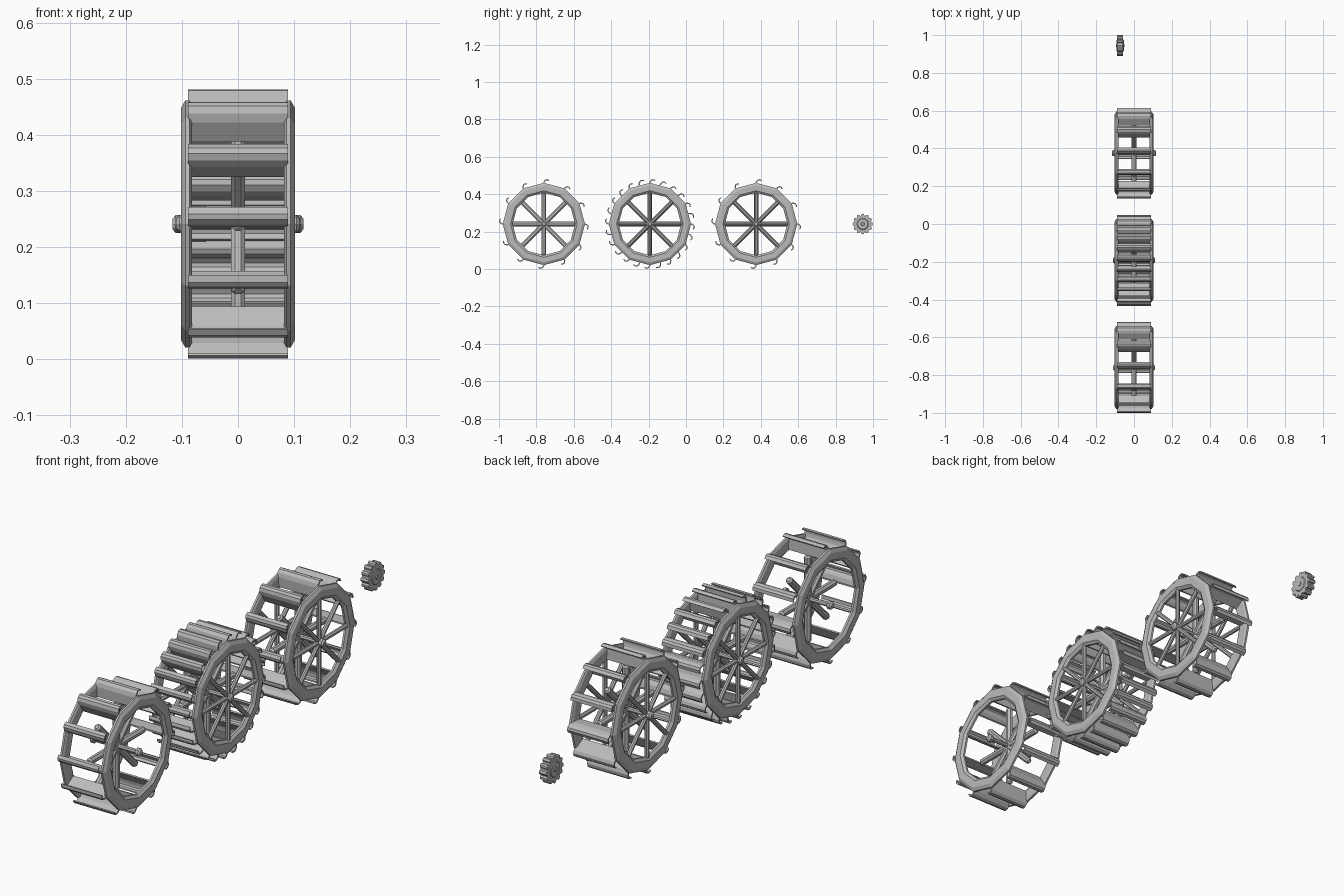
import bpy, bmesh
from math import sin, cos, pi, radians
from mathutils import Matrix, Vector

cube = bpy.data.objects.get("Cube")
if cube:
    bpy.data.objects.remove(cube, do_unlink=True)

metal = bpy.data.materials.new("plain_grey")
grey = (0.5, 0.5, 0.5, 1)
metal.use_nodes = True
metal.diffuse_color = grey
metal.node_tree.nodes["Principled BSDF"].inputs["Base Color"].default_value = grey

CENTRE_Z = 0.241


def finish(name, bm, y, x=0):
    bmesh.ops.recalc_face_normals(bm, faces=bm.faces)
    mesh = bpy.data.meshes.new(name)
    bm.to_mesh(mesh)
    bm.free()
    mesh.materials.append(metal)
    obj = bpy.data.objects.new(name, mesh)
    obj.location = (x, y, CENTRE_Z)
    bpy.context.collection.objects.link(obj)
    return obj


def loft(bm, loops, closed=False):
    """Join matching loops of points; cap the ends unless closed."""
    rings = [[bm.verts.new(p) for p in loop] for loop in loops]
    n = len(rings[0])
    pairs = list(zip(rings, rings[1:]))
    if closed:
        pairs.append((rings[-1], rings[0]))
    for a, b in pairs:
        for i in range(n):
            j = (i + 1) % n
            bm.faces.new((a[i], a[j], b[j], b[i]))
    if not closed:
        bm.faces.new(rings[0])
        bm.faces.new(rings[-1])


def turned(bm, profile, sides, matrix=Matrix()):
    """Revolve (radius, height) pairs about local z."""
    loft(bm, [[matrix @ Vector((r * cos(2 * pi * i / sides), r * sin(2 * pi * i / sides), h))
               for i in range(sides)] for r, h in profile])


def around(r, t, a, x):
    """Point at radius r and clockwise offset t, for a spoke angle a."""
    return (x, r * cos(a) + t * sin(a), r * sin(a) - t * cos(a))


ALONG_X = Matrix.Rotation(pi / 2, 4, 'Y')

# Chamfered section of a rim: (radius, distance from the wheel centre)
RIM = [(0.167, 0.086), (0.167, 0.094), (0.178, 0.102), (0.206, 0.102),
       (0.22, 0.094), (0.22, 0.086), (0.212, 0.082), (0.174, 0.082)]

# Outline of a scoop blade with a curled tip: (radius, clockwise offset)
BLADE = [(0.172, -0.003), (0.212, -0.005), (0.228, -0.001), (0.238, 0.008),
         (0.240, 0.018), (0.234, 0.030), (0.230, 0.027), (0.234, 0.017),
         (0.232, 0.010), (0.224, 0.005), (0.212, 0.001), (0.172, 0.003)]


def rims(y):
    bm = bmesh.new()
    for side in (-1, 1):
        loft(bm, [[around(r, 0, k * pi / 6, side * x) for r, x in RIM]
                  for k in range(12)], closed=True)
    finish("rims", bm, y)


def blades(y, count):
    bm = bmesh.new()
    for k in range(count):
        a = 2 * pi * k / count
        loft(bm, [[around(r, t, a, x) for r, t in BLADE] for x in (-0.089, 0.089)])
    finish("blades", bm, y)


def spokes(name, y, x, radius, length):
    bm = bmesh.new()
    bevel = radius * 0.45
    profile = [(radius - bevel, -length), (radius, bevel - length),
               (radius, length - bevel), (radius - bevel, length)]
    for k in range(4):
        turned(bm, profile, 8, Matrix.Rotation(k * pi / 4, 4, 'X') @ Matrix.Rotation(pi / 8, 4, 'Z'))
    finish(name, bm, y, x)


def axle(y, end):
    bm = bmesh.new()
    half = [(0.009, end), (0.016, end - 0.006), (0.016, end - 0.018), (0.009, end - 0.02)]
    profile = [(r, -h) for r, h in half] + half[::-1]
    turned(bm, profile, 8, ALONG_X)
    finish("axle", bm, y)


# Three wheels: position, blade count, axle end, spokes in the rims
for y, count, end, braced in ((-0.76, 12, 0.11, False),
                              (-0.193, 24, 0.112, True),
                              (0.375, 12, 0.117, True)):
    rims(y)
    blades(y, count)
    axle(y, end)
    spokes("centre_spokes", y, 0, 0.0135, 0.17)
    if braced:
        for side in (-1, 1):
            spokes("rim_spokes", y, side * 0.092, 0.009, 0.172)

# Small cog: rounded teeth round a drum, with a raised boss on each side
bm = bmesh.new()
teeth = 12
outline = []
for k in range(teeth):
    for part, r in ((-0.38, 0.045), (-0.27, 0.052), (0, 0.055), (0.27, 0.052), (0.38, 0.045)):
        outline.append((r, radians(360 / teeth * (k + part))))
loft(bm, [[around(r, 0, a, x) for r, a in outline] for x in (-0.016, 0.016)])
turned(bm, [(0.028, -0.019), (0.031, -0.016), (0.031, 0.016), (0.028, 0.019)], 12, ALONG_X)
turned(bm, [(0.008, -0.022), (0.01, -0.019), (0.01, 0.019), (0.008, 0.022)], 8, ALONG_X)
finish("cog", bm, 0.945, -0.073)
